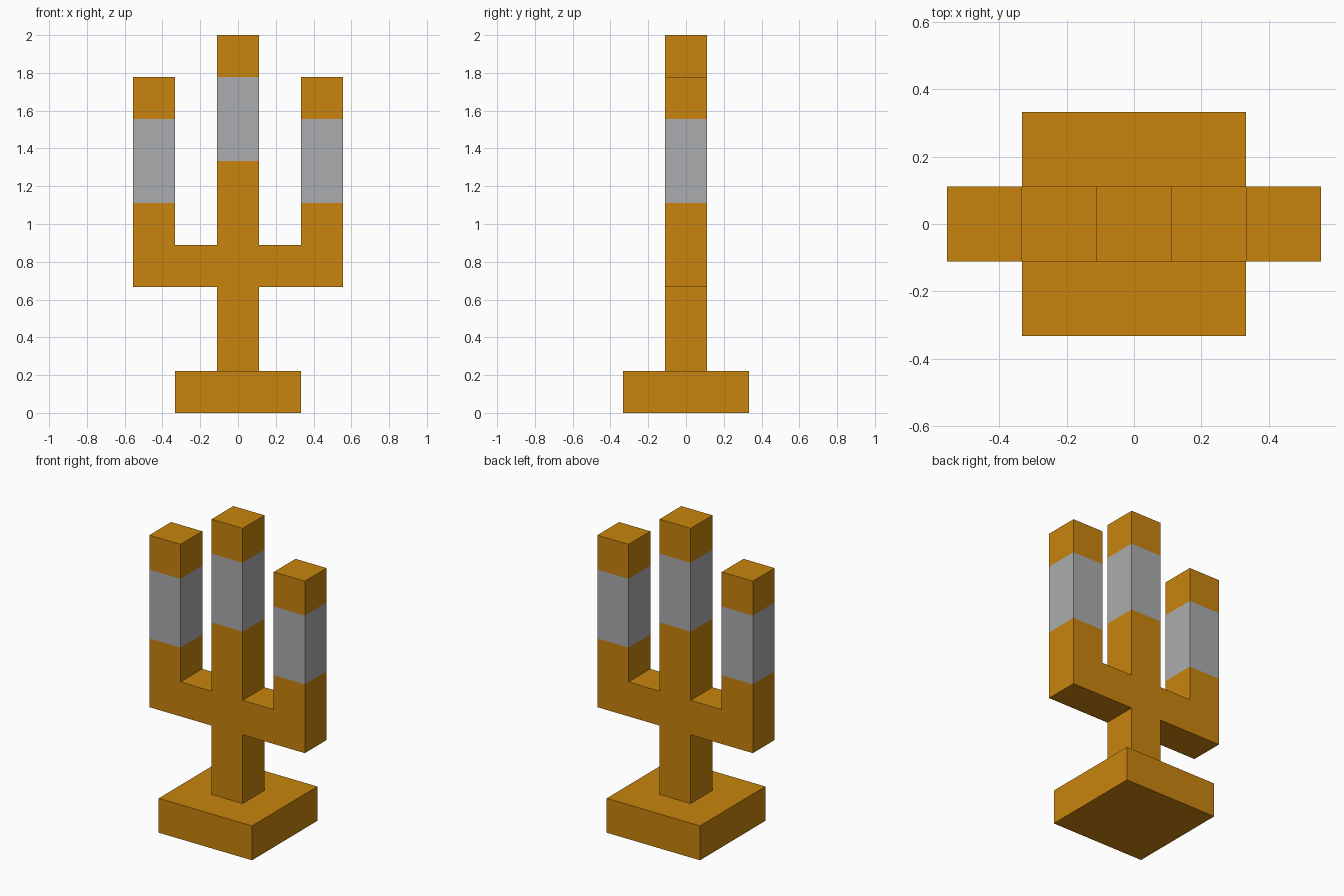
import bpy, bmesh

if "Cube" in bpy.data.objects:
    bpy.data.objects.remove(bpy.data.objects["Cube"])

U = 2 / 9  # one block of the model


def material(name, rgb):
    m = bpy.data.materials.new(name)
    m.diffuse_color = (*rgb, 1)
    m.use_nodes = True
    m.node_tree.nodes["Principled BSDF"].inputs["Base Color"].default_value = m.diffuse_color
    return m


orange = material("orange", (0.578, 0.231, 0.004))
grey = material("light grey", (0.407, 0.413, 0.429))


def add_object(name, bm, mats):
    mesh = bpy.data.meshes.new(name)
    bm.to_mesh(mesh)
    bm.free()
    for m in mats:
        mesh.materials.append(m)
    ob = bpy.data.objects.new(name, mesh)
    bpy.context.collection.objects.link(ob)
    return ob


# Square base
bm = bmesh.new()
bmesh.ops.create_cube(bm, size=1)
bmesh.ops.scale(bm, vec=(3 * U, 3 * U, U), verts=bm.verts)
bmesh.ops.translate(bm, vec=(0, 0, U / 2), verts=bm.verts)
add_object("base", bm, [orange])

# Trunk and two upturned arms: silhouette of blocks (column, row), mirrored in x
cells = {(0, r) for r in range(1, 9)}
for s in (-1, 1):
    cells |= {(s, 3)} | {(2 * s, r) for r in range(3, 8)}

bm = bmesh.new()
for c, r in sorted(cells):
    bm.faces.new([bm.verts.new(((c + dx) * U, -U / 2, (r + dz) * U))
                  for dx, dz in ((-.5, 0), (.5, 0), (.5, 1), (-.5, 1))])
bmesh.ops.remove_doubles(bm, verts=bm.verts, dist=1e-4)

# Give the silhouette its depth
ext = bmesh.ops.extrude_face_region(bm, geom=bm.faces[:], use_keep_orig=True)
new_verts = [g for g in ext["geom"] if isinstance(g, bmesh.types.BMVert)]
bmesh.ops.translate(bm, vec=(0, U, 0), verts=new_verts)
bmesh.ops.recalc_face_normals(bm, faces=bm.faces)

# Grey bands: one block higher on the trunk than on the arms
for f in bm.faces:
    p = f.calc_center_median() / U
    low = 5 if abs(p.x) > 1.4 else 6
    f.material_index = int(low < p.z < low + 2 and abs(f.normal.z) < 0.5)

# The trunk's underside sits on the base and is not needed
hidden = [f for f in bm.faces if f.normal.z < -0.5 and f.calc_center_median().z < 1.5 * U]
bmesh.ops.delete(bm, geom=hidden, context='FACES_ONLY')
add_object("trunk_and_arms", bm, [orange, grey])
